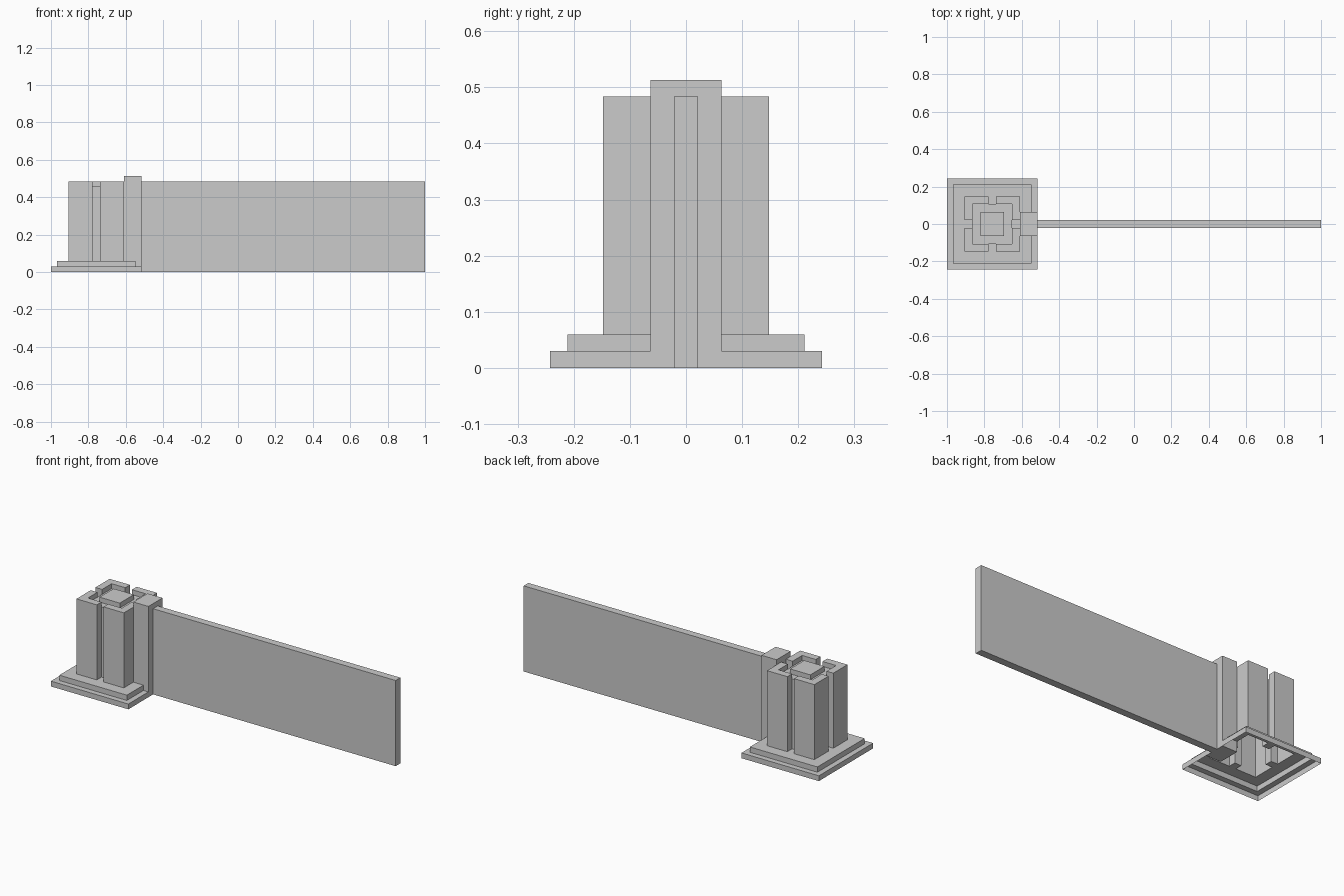
import bpy, bmesh

if "Cube" in bpy.data.objects:
    bpy.data.objects.remove(bpy.data.objects["Cube"])

CX = -0.758                      # centre of the square pillar
BASE, STEP, POST, RING, CAP, SLOT = 0.242, 0.211, 0.148, 0.106, 0.063, 0.021
HALF = [SLOT, CAP, RING, POST, STEP, BASE]
LINES = [-v for v in reversed(HALF)] + HALF
N = len(LINES) - 1


def make_object(name, bm):
    mesh = bpy.data.meshes.new(name)
    bm.to_mesh(mesh)
    bm.free()
    obj = bpy.data.objects.new(name, mesh)
    bpy.context.collection.objects.link(obj)
    return obj


def box(name, lo, hi):
    bm = bmesh.new()
    bmesh.ops.create_cube(bm, size=1)
    for v in bm.verts:
        v.co = [(a + b) / 2 + c * (b - a) for a, b, c in zip(lo, hi, v.co)]
    return make_object(name, bm)


def height(i, j):
    """Terrace height of one plan cell of the pillar."""
    if not (0 <= i < N and 0 <= j < N):
        return 0.0
    x = abs(LINES[i] + LINES[i + 1]) / 2
    y = abs(LINES[j] + LINES[j + 1]) / 2
    far, near = max(x, y), min(x, y)
    if far < CAP:
        return 0.484
    if far < RING:
        return 0.456
    if far < POST:
        return 0.06 if near < SLOT else 0.484
    return 0.06 if far < STEP else 0.03


# Stepped, slotted pillar: a hollow shell, open underneath
bm = bmesh.new()


def quad(*pts):
    bm.faces.new([bm.verts.new((CX + x, y, z)) for x, y, z in pts])


for i in range(-1, N):
    for j in range(-1, N):
        h, hx, hy = height(i, j), height(i + 1, j), height(i, j + 1)
        if i >= 0 and j >= 0:
            x0, x1, y0, y1 = LINES[i], LINES[i + 1], LINES[j], LINES[j + 1]
            quad((x0, y0, h), (x1, y0, h), (x1, y1, h), (x0, y1, h))
        if h != hx:
            x, y0, y1 = LINES[i + 1], LINES[j], LINES[j + 1]
            quad((x, y0, hx), (x, y1, hx), (x, y1, h), (x, y0, h))
        if h != hy:
            y, x0, x1 = LINES[j + 1], LINES[i], LINES[i + 1]
            quad((x1, y, hy), (x0, y, hy), (x0, y, h), (x1, y, h))
bmesh.ops.remove_doubles(bm, verts=bm.verts, dist=1e-5)
make_object("pillar", bm)

# Taller post joining the pillar to the wall
box("joining_post", (CX + POST, -CAP, 0), (CX + BASE, CAP, 0.513))

# Long thin wall panel
box("wall_panel", (CX + BASE, -SLOT, 0), (1, SLOT, 0.484))
